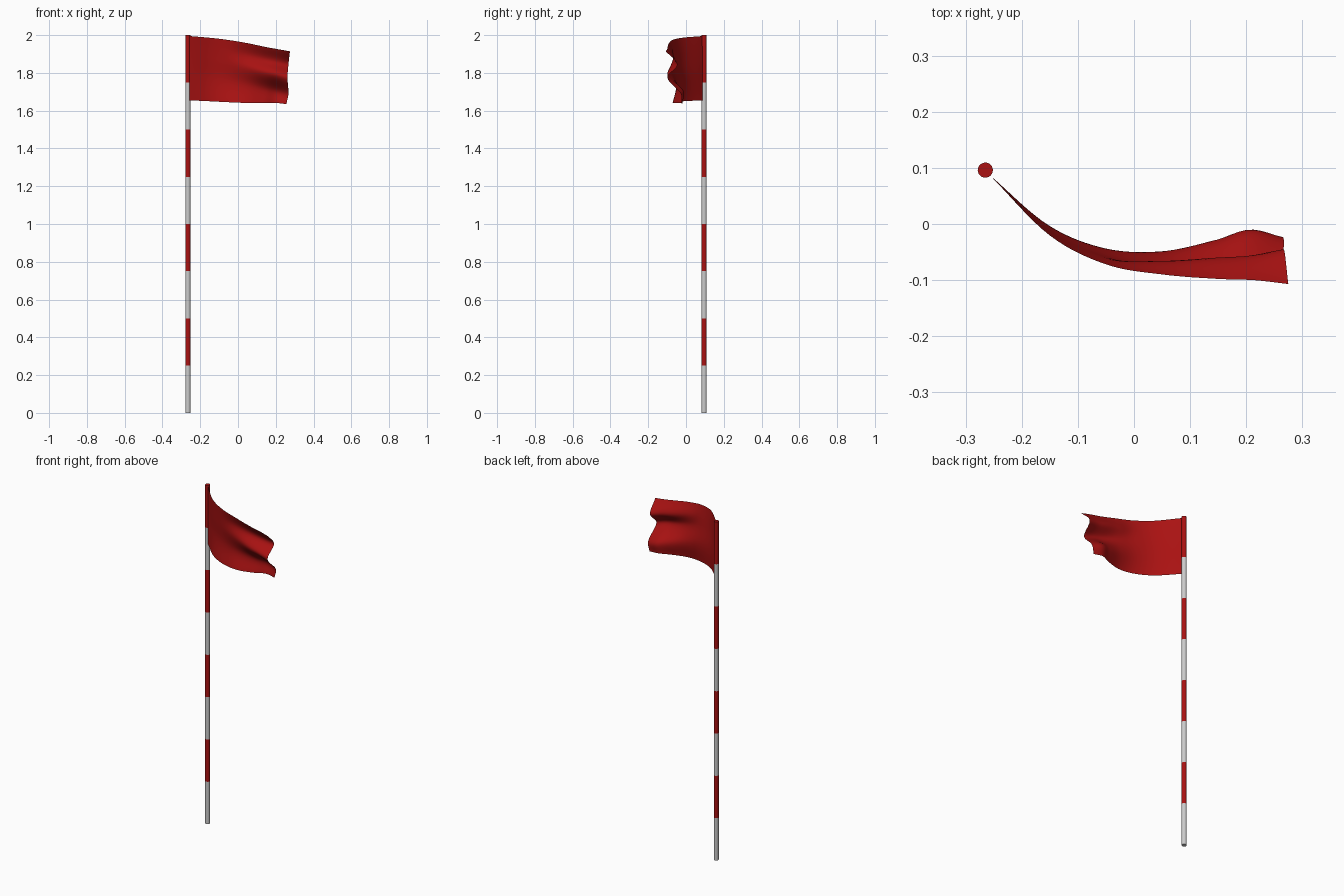
import bpy

if "Cube" in bpy.data.objects:
    bpy.data.objects.remove(bpy.data.objects["Cube"])

POLE_X, POLE_Y, POLE_R = -0.265, 0.096, 0.0135
BAND = 0.25

red = bpy.data.materials.new("red")
red.diffuse_color = (0.4, 0.006, 0.006, 1)
red.use_nodes = True
red.node_tree.nodes["Principled BSDF"].inputs["Base Color"].default_value = red.diffuse_color

# Pole: eight stacked bands, grey and red in turn, capped only at the ends
for i in range(8):
    bpy.ops.mesh.primitive_cylinder_add(
        vertices=24, radius=POLE_R, depth=BAND,
        end_fill_type='NGON' if i in (0, 7) else 'NOTHING',
        location=(POLE_X, POLE_Y, BAND * (i + 0.5)))
    band = bpy.context.object
    band.name = f"pole_band_{i + 1}"
    if i % 2:
        band.data.materials.append(red)
    bpy.ops.object.shade_smooth_by_angle()


def spline(keys, values, t):
    """Smooth curve through the points (keys, values)."""
    n = len(keys)
    k = 0
    while k < n - 2 and t > keys[k + 1]:
        k += 1

    def slope(j):
        a, b = max(j - 1, 0), min(j + 1, n - 1)
        return (values[b] - values[a]) / (keys[b] - keys[a])
    h = keys[k + 1] - keys[k]
    s = (t - keys[k]) / h
    return ((2*s**3 - 3*s**2 + 1) * values[k] + (s**3 - 2*s**2 + s) * h * slope(k)
            + (3*s**2 - 2*s**3) * values[k + 1] + (s**3 - s**2) * h * slope(k + 1))


# Cloth folds: depth along five fold lines, top edge first
U = [0, 0.2, 0.39, 0.58, 0.77, 0.885, 1]
FOLDS = [
    [0.087, -0.020, -0.072, -0.090, -0.098, -0.100, -0.107],
    [0.087, -0.015, -0.062, -0.066, -0.060, -0.056, -0.045],
    [0.087, -0.010, -0.056, -0.078, -0.094, -0.098, -0.098],
    [0.087, -0.002, -0.043, -0.049, -0.030, -0.014, -0.028],
    [0.087, -0.010, -0.058, -0.070, -0.045, -0.020, -0.025]]
V_POLE = [0, 0.12, 0.28, 0.58, 1]     # fold heights at the pole
V_FREE = [0, 0.25, 0.50, 0.80, 1]     # fold heights at the free edge
END_X = [0.275, 0.267, 0.262, 0.267, 0.256]
TOP_Z = [1.995, 1.986, 1.974, 1.957, 1.936, 1.925, 1.914]
LOW_Z = [1.655, 1.650, 1.645, 1.641, 1.640, 1.641, 1.635]

# Flag: single sheet of cloth hung from the pole
NU, NV = 40, 32
START_X = POLE_X + 0.008
verts = []
for i in range(NU + 1):
    u = i / NU
    heights = [a + (b - a) * u for a, b in zip(V_POLE, V_FREE)]
    depths = [spline(U, row, u) for row in FOLDS]
    top, low = spline(U, TOP_Z, u), spline(U, LOW_Z, u)
    for j in range(NV + 1):
        v = j / NV
        x = START_X + (spline(V_FREE, END_X, v) - START_X) * u
        verts.append((x, spline(heights, depths, v), top + (low - top) * v))
faces = []
for i in range(NU):
    for j in range(NV):
        a = i * (NV + 1) + j
        faces.append((a, a + 1, a + NV + 2, a + NV + 1))
mesh = bpy.data.meshes.new("flag")
mesh.from_pydata(verts, [], faces)
mesh.materials.append(red)
mesh.shade_smooth()
flag = bpy.data.objects.new("flag", mesh)
bpy.context.collection.objects.link(flag)
